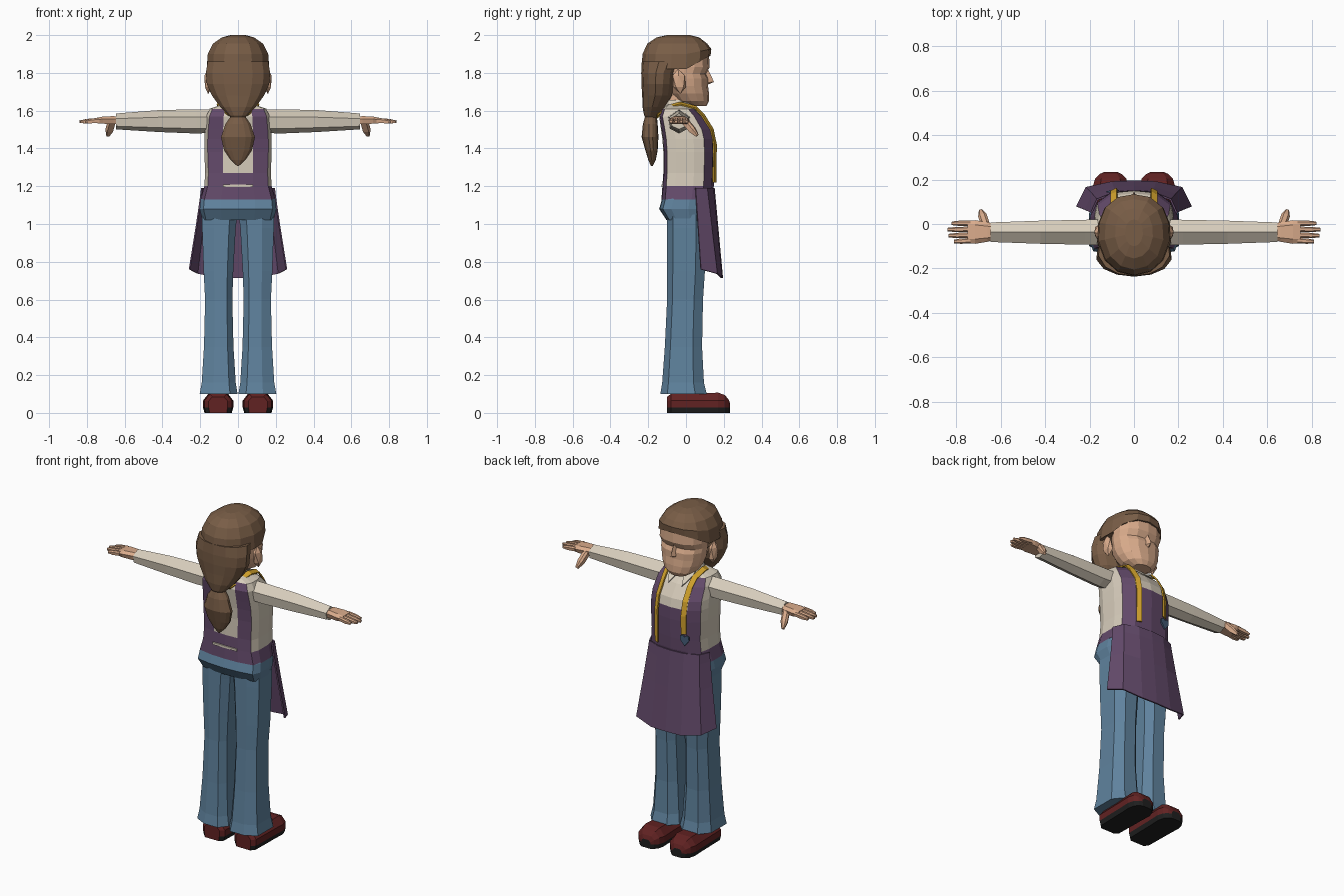
import bpy, bmesh, math
from mathutils import Vector as V

if "Cube" in bpy.data.objects:
    bpy.data.objects.remove(bpy.data.objects["Cube"])


def material(name, r, g, b):
    m = bpy.data.materials.new(name)
    m.diffuse_color = (r, g, b, 1)
    m.use_nodes = True
    m.node_tree.nodes["Principled BSDF"].inputs["Base Color"].default_value = m.diffuse_color
    return m


HAIR = material("brown_hair", 0.19, 0.11, 0.062)
SKIN = material("skin", 0.70, 0.41, 0.26)
CREAM = material("cream_cloth", 0.68, 0.61, 0.50)
PURPLE = material("purple_cloth", 0.125, 0.068, 0.145)
YELLOW = material("yellow_tape", 0.64, 0.36, 0.025)
BLUE = material("blue_denim", 0.115, 0.225, 0.34)
RED = material("dark_red_leather", 0.12, 0.016, 0.016)
BLACK = material("black_rubber", 0.014, 0.014, 0.014)
BADGE = material("badge_blue", 0.06, 0.11, 0.19)


def finish(name, bm, mats, mirror=False, thick=0):
    bmesh.ops.recalc_face_normals(bm, faces=bm.faces)
    me = bpy.data.meshes.new(name)
    bm.to_mesh(me)
    bm.free()
    for m in mats:
        me.materials.append(m)
    ob = bpy.data.objects.new(name, me)
    bpy.context.collection.objects.link(ob)
    if mirror:
        ob.modifiers.new("mirror", 'MIRROR').use_mirror_merge = False
    if thick:
        s = ob.modifiers.new("thickness", 'SOLIDIFY')
        s.thickness, s.offset = thick, 0
    return ob


def loft(name, rings, mats, rule=None, mirror=False, closed=True, caps=True, thick=0):
    """Skin rings of points; rule(centre, column) gives the material index."""
    bm = bmesh.new()
    rows = [[bm.verts.new(p) for p in r] for r in rings]
    n = len(rows[0])
    for a, b in zip(rows, rows[1:]):
        for k in range(n if closed else n - 1):
            j = (k + 1) % n
            f = bm.faces.new((a[k], a[j], b[j], b[k]))
            if rule:
                f.material_index = rule(f.calc_center_median(), k)
    if closed and caps:
        for r in (rows[0], rows[-1]):
            f = bm.faces.new(r)
            if rule:
                f.material_index = rule(f.calc_center_median(), 0)
    return finish(name, bm, mats, mirror, thick)


# Half outlines running from the back centre to the front centre
BODY = [(0, -1), (.45, -.97), (.9, -.85), (1, -.5), (1, .2), (.93, .6), (.6, .92), (0, 1)]
ROUND = [(0, -1), (.45, -.9), (.8, -.62), (1, -.15), (.97, .3), (.8, .68), (.45, .93), (0, 1)]


def ring(z, w, yb, yf, prof=ROUND, lift=0):
    pts = prof + [(-x, y) for x, y in prof[-2:0:-1]]
    c, h = (yb + yf) / 2, (yf - yb) / 2
    return [V((x * w, c + y * h, z + lift * max(0, c + y * h))) for x, y in pts]


def bar(p, q, w0, h0, w1, h1):
    """Two chamfered rings for a finger-like bar from p to q."""
    p, q = V(p), V(q)
    d = (q - p).normalized()
    s = d.cross(V((0, 0, 1))).normalized()
    u = s.cross(d)
    sec = [(1, .4), (.5, 1), (-.5, 1), (-1, .4), (-.8, -1), (.8, -1)]
    return [[c + s * a * w + u * b * h for a, b in sec]
            for c, w, h in ((p, w0, h0), (p.lerp(q, .6), w0, h0), (q, w1, h1))]


# Shirt with the apron bib, shoulder straps and waistband
def torso_rule(c, k):
    h = min(k, 13 - k)
    if c.z < 1.2:
        return 1
    if c.z > 1.61:
        return 0
    return int(h in (1, 5) or (h == 0 and c.z < 1.27) or (h == 6 and c.z < 1.45))


loft("shirt_and_bib", [ring(*r, BODY) for r in (
    (1.13, .198, -.13, .135), (1.2, .178, -.125, .147), (1.27, .174, -.12, .15),
    (1.38, .178, -.12, .152), (1.45, .178, -.125, .15), (1.5, .175, -.132, .138),
    (1.57, .168, -.142, .09), (1.61, .15, -.125, .045), (1.632, .085, -.1, .01))],
    [CREAM, PURPLE], torso_rule)

# Cream gap in the tied waistband
loft("waistband_gap", [[V((x, -.126, 1.195)), V((x, -.126, 1.208))] for x in (-.08, .08)],
     [CREAM], closed=False, thick=.008)

# Apron skirt, an open flared sheet
top = [(.192, .05), (.165, .11), (.085, .142), (0, .148)]
low = [(.257, .078), (.215, .163), (.1, .188), (0, .192)]
skirt = []
for t in (0, .12, .45, 1):
    half = [V((a + (c - a) * t ** 1.1, b + (d - b) * t, 1.19 - t * (.43 + .045 * min(1, i / 2))))
            for i, ((a, b), (c, d)) in enumerate(zip(top, low))]
    skirt.append(half + [V((-p.x, p.y, p.z)) for p in half[-2::-1]])
loft("apron_skirt", skirt, [PURPLE], closed=False, thick=.008)

# Heart badge on the bib
bm = bmesh.new()
bm.faces.new([bm.verts.new((-.095 + x, .1475 + x * .1, 1.275 + z)) for x, z in (
    (0, -.035), (.028, 0), (.026, .022), (.012, .03), (0, .018),
    (-.012, .03), (-.026, .022), (-.028, 0))])
finish("heart_badge", bm, [BADGE], thick=.008)

# Measuring tape round the neck, hanging down both sides
side = [(0, -.148, 1.567), (.045, -.143, 1.585), (.085, -.09, 1.622), (.098, -.03, 1.638),
        (.094, .05, 1.617), (.09, .09, 1.575), (.09, .137, 1.5), (.09, .153, 1.42), (.09, .151, 1.22)]
for name, sx, end in (("tape_long_end", 1, 1.22), ("tape_short_end", -1, 1.31)):
    pts = [V((x * sx, y, z)) for x, y, z in side]
    pts[-1].z = end
    rows = []
    for i, p in enumerate(pts):
        t = pts[min(i + 1, len(pts) - 1)] - pts[max(i - 1, 0)]
        w = t.cross(p - V((0, -.03, 1.4))).normalized() * .015
        rows.append([p - w, p + w])
    loft(name, rows, [YELLOW], closed=False, thick=.008)

# Trousers: seat and two flared legs
loft("trouser_seat", [ring(*r, BODY) for r in (
    (1.17, .178, -.118, .12), (1.13, .198, -.128, .118), (1.08, .203, -.142, .115),
    (1.02, .188, -.103, .105))], [BLUE])
BOX = [(-1, -.6), (-.6, -1), (.3, -1), (1, -.7), (1, .5), (.5, 1), (-.5, 1), (-1, .6)]
loft("trouser_leg", [[V(((a + b) / 2 + u * (b - a) / 2, (c + d) / 2 + v * (d - c) / 2, z))
                      for u, v in BOX] for z, a, b, c, d in (
    (1.05, .004, .19, -.1, .105), (.98, .012, .19, -.1, .105), (.75, .025, .182, -.1, .1),
    (.6, .03, .174, -.1, .09), (.35, .024, .18, -.112, .085), (.16, .012, .192, -.126, .095),
    (.1, .002, .203, -.136, .11))], [BLUE], mirror=True)

# Shoes with dark soles
SHOE = [(-.9, 0), (-1, .028), (-1, .065), (-.6, 0), (.6, 0), (1, .065), (1, .028), (.9, 0)]
loft("shoe", [[V((.105 + u * w, y, t if i in (3, 4) else min(z, t * .75)))
               for i, (u, z) in enumerate(SHOE)] for y, w, t in (
    (-.1, .05, .085), (-.08, .073, .1), (.04, .076, .1), (.1, .077, .105), (.17, .08, .107),
    (.205, .07, .095), (.225, .05, .072), (.234, .03, .05))],
    [RED, BLACK], lambda c, k: int(k in (0, 6, 7) and c.y > -.1 and c.y < .234), mirror=True)

# Sleeves
ARM = [(0, 1), (-1, .35), (-.85, -.6), (0, -1), (.85, -.6), (1, .35)]
loft("sleeve", [[V((x, -.037 + u * w, c + v * h)) for u, v in ARM] for x, w, h, c in (
    (.14, .058, .062, 1.545), (.22, .056, .064, 1.543), (.42, .052, .058, 1.545),
    (.645, .044, .042, 1.543))], [CREAM], mirror=True)

# Hands: palm, fingers and thumb
PALM = [(-1, .3), (-.6, 1), (.6, 1), (1, .3), (.8, -1), (-.8, -1)]
loft("palm", [[V((x, -.036 + u * w, c + v * h)) for u, v in PALM] for x, w, h, c in (
    (.62, .034, .02, 1.548), (.66, .044, .021, 1.55), (.715, .053, .019, 1.55),
    (.75, .05, .014, 1.548))], [SKIN], mirror=True)
for i, (y, end) in enumerate(((.003, .82), (-.024, .84), (-.05, .835), (-.075, .81))):
    loft("finger_%d" % (i + 1), bar((.735, y, 1.55), (end, y * 1.05, 1.541), .012, .012, .008, .007),
         [SKIN], mirror=True)
loft("thumb", bar((.668, -.005, 1.545), (.69, .06, 1.468), .02, .017, .008, .008), [SKIN], mirror=True)

# Neck and shirt collar
loft("neck", [ring(1.58, .062, -.105, .005), ring(1.71, .058, -.1, .02)], [SKIN])
loft("collar_stand", [ring(1.615, .085, -.12, .03), ring(1.655, .066, -.11, .008)],
     [CREAM], caps=False, thick=.006)
bm = bmesh.new()
bm.faces.new([bm.verts.new(p) for p in (
    (.066, -.03, 1.655), (.004, .012, 1.64), (.045, .105, 1.568), (.08, .045, 1.622))])
finish("collar_flap", bm, [CREAM], mirror=True, thick=.006)

# Head with recessed eye line, nose and ears
loft("head", [ring(*r) for r in (
    (1.625, .055, .01, .108), (1.65, .095, -.05, .122), (1.69, .118, -.08, .122),
    (1.73, .13, -.1, .117), (1.77, .136, -.1, .117), (1.795, .138, -.1, .106),
    (1.83, .142, -.1, .125), (1.9, .14, -.1, .122), (1.94, .1, -.1, .09))], [SKIN])
loft("nose", [[V((-w, .1, z)), V((0, y, z + .004)), V((w, .1, z))] for z, w, y in (
    (1.735, .014, .118), (1.748, .022, .148), (1.77, .016, .138), (1.812, .009, .118))], [SKIN])
bm = bmesh.new()
bmesh.ops.create_icosphere(bm, subdivisions=1, radius=1)
for v in bm.verts:
    v.co = V((.158 + v.co.x * .023, -.036 + v.co.y * .038 + v.co.z * -.006, 1.755 + v.co.z * .068))
finish("ear", bm, [SKIN], mirror=True)

# Hair: crown with fringe, back mass and ponytail
loft("hair_crown", [ring(z, w, a, b, ROUND, l) for z, w, a, b, l in (
    (2.0, .04, -.1, .02, 0), (1.988, .085, -.155, .07, 0), (1.955, .132, -.205, .112, 0),
    (1.9, .16, -.23, .134, .2), (1.82, .166, -.236, .13, .55))], [HAIR])
loft("hair_back", [ring(*r) for r in (
    (1.86, .16, -.234, -.02), (1.8, .17, -.237, -.055), (1.74, .165, -.236, -.06),
    (1.68, .138, -.232, -.07), (1.62, .094, -.23, -.11), (1.575, .05, -.222, -.145),
    (1.555, .03, -.21, -.155))], [HAIR])
loft("ponytail", [ring(*r) for r in (
    (1.575, .035, -.215, -.155), (1.53, .066, -.228, -.15), (1.46, .09, -.235, -.146),
    (1.39, .074, -.215, -.15), (1.34, .04, -.2, -.16), (1.308, .006, -.186, -.176))], [HAIR])
